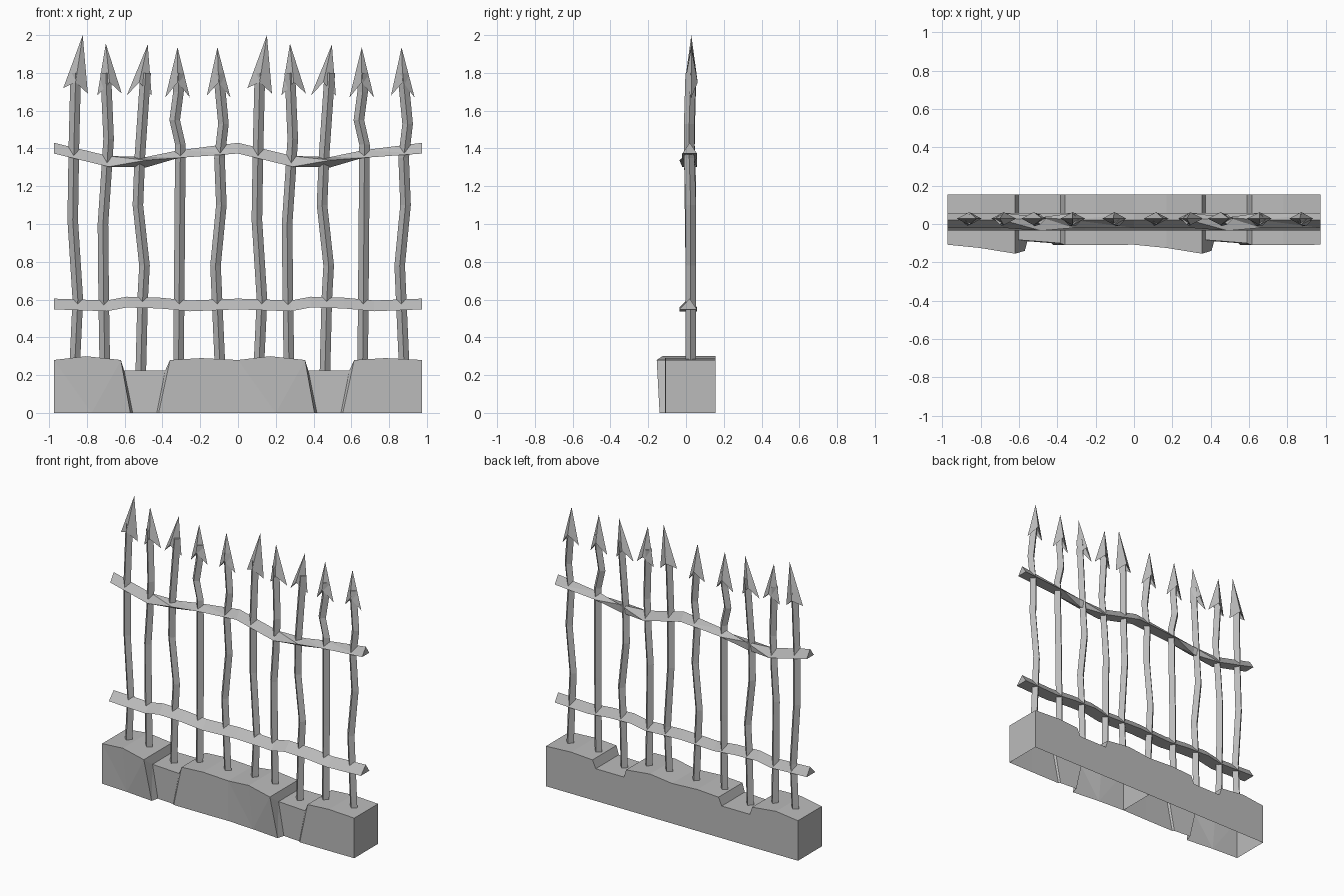
import bpy
import bmesh
from mathutils import Vector

default_cube = bpy.data.objects.get("Cube")
if default_cube:
    bpy.data.objects.remove(default_cube)

# One plain stone-and-iron colour
grey = bpy.data.materials.new("plain grey")
grey.use_nodes = True
grey_value = (0.5, 0.5, 0.5, 1)
grey.diffuse_color = grey_value
grey.node_tree.nodes["Principled BSDF"].inputs["Base Color"].default_value = grey_value

SPAN = 0.975          # width of one fence panel
CENTRE_Y = 0.025      # depth at which the ironwork stands
POST_RADIUS = 0.028


def add_object(name, bm, offset):
    """Turn a bmesh into a flat-shaded grey object."""
    bmesh.ops.recalc_face_normals(bm, faces=bm.faces)
    mesh = bpy.data.meshes.new(name)
    bm.to_mesh(mesh)
    bm.free()
    mesh.materials.append(grey)
    obj = bpy.data.objects.new(name, mesh)
    obj.location.x = offset
    bpy.context.collection.objects.link(obj)
    return obj


def loft(name, rings, offset, open_side=None):
    """Skin a row of equal rings and cap both ends; open_side skips one strip."""
    bm = bmesh.new()
    loops = [[bm.verts.new(p) for p in ring] for ring in rings]
    count = len(loops[0])
    for a, b in zip(loops, loops[1:]):
        for i in range(count):
            if i == open_side:
                continue
            j = (i + 1) % count
            bm.faces.new((a[i], b[i], b[j], a[j]))
    bm.faces.new(loops[0])
    bm.faces.new(loops[-1])
    bmesh.ops.triangulate(bm, faces=[f for f in bm.faces if len(f.verts) == 4])
    return add_object(name, bm, offset)


def post(name, path, offset):
    """Bent bar with a diamond section along (x, z) points."""
    rings = []
    for x, z in path:
        bow = 0.008 if 1.3 < z < 1.6 else 0
        y = CENTRE_Y - bow
        r = POST_RADIUS
        rings.append([(x - r, y, z), (x, y - r, z), (x + r, y, z), (x, y + r, z)])
    loft(name, rings, offset)


def spearhead(name, tip, left, right, offset):
    """Barbed four-sided point with a hollow underside."""
    bm = bmesh.new()
    middle = (left[0] + right[0]) / 2
    y = CENTRE_Y + 0.003
    top = bm.verts.new((tip[0], y, tip[1]))
    hollow = bm.verts.new((middle, y, 1.79))
    rim = [bm.verts.new(p) for p in (
        (left[0], y, left[1]), (middle, y - 0.034, 1.75),
        (right[0], y, right[1]), (middle, y + 0.034, 1.75))]
    for i in range(4):
        a, b = rim[i], rim[(i + 1) % 4]
        bm.faces.new((a, b, top))
        bm.faces.new((b, a, hollow))
    add_object(name, bm, offset)


def rail(name, sections, offset):
    """Three-sided bar: x, then (y, z) of ridge, front edge and back edge."""
    rings = [[Vector((x, *p)) for p in points] for x, *points in sections]
    loft(name, rings, offset)


def even_section(x, ridge, height=0.057, front=-0.02):
    low = ridge - height
    return (x, (0.02, ridge), (front, low), (0.058, low))


# Wall sections: top x, front foot x, top height, front y at top, front y at foot
wall = [
    (0, 0, 0.28, -0.108, -0.108),
    (0.17, 0.2, 0.3, -0.125, -0.12),
    (0.355, 0.405, 0.28, -0.155, -0.14),
    (0.372, 0.418, 0.225, -0.083, -0.09),
    (0.59, 0.545, 0.225, -0.1, -0.1),
    (0.615, 0.555, 0.28, -0.11, -0.11),
    (0.78, 0.78, 0.29, -0.11, -0.11),
    (SPAN, SPAN, 0.28, -0.108, -0.108),
]
BACK_Y = 0.155

# Bent posts with the tip and both barbs of their spearheads, as (x, z)
posts = [
    ([(.11, .24), (.127, .6), (.1, 1.02), (.106, 1.4), (.116, 1.8)],
     (.153, 2), (.05, 1.72), (.18, 1.69)),
    ([(.27, .24), (.264, .6), (.26, 1), (.275, 1.22), (.29, 1.45), (.275, 1.8)],
     (.275, 1.955), (.23, 1.68), (.36, 1.69)),
    ([(.46, .2), (.47, .6), (.48, .78), (.445, 1.1), (.455, 1.35), (.486, 1.8)],
     (.497, 1.95), (.386, 1.68), (.518, 1.68)),
    ([(.66, .24), (.665, .8), (.67, 1.42), (.64, 1.55), (.66, 1.7), (.66, 1.8)],
     (.655, 1.935), (.59, 1.67), (.72, 1.67)),
    ([(.88, .24), (.856, .78), (.887, 1.1), (.877, 1.35), (.898, 1.53), (.872, 1.8)],
     (.866, 1.935), (.81, 1.68), (.935, 1.67)),
]

# Upper rail sags and twists in the middle, lower rail only waves
upper_rail = [
    even_section(0, 1.43),
    even_section(0.29, 1.36),
    (0.49, (0.035, 1.355), (-0.035, 1.338), (0.03, 1.3)),
    even_section(0.66, 1.39, 0.04),
    even_section(SPAN, 1.43),
]
lower_rail = [even_section(x, z, front=-0.035) for x, z in (
    (0, 0.605), (0.28, 0.595), (0.385, 0.615), (0.56, 0.61), (0.72, 0.595), (SPAN, 0.605))]

# Two matching panels side by side
for side, offset in (("right", -SPAN), ("left", 0)):
    rings = [[(x, BACK_Y, 0), (x, BACK_Y, z), (x, y_top, z), (foot, y_foot, 0)]
             for x, foot, z, y_top, y_foot in wall]
    loft(f"{side}_stone_wall", rings, offset, open_side=3)
    rail(f"{side}_upper_rail", upper_rail, offset)
    rail(f"{side}_lower_rail", lower_rail, offset)
    for number, (path, tip, barb_left, barb_right) in enumerate(posts, 1):
        post(f"{side}_post_{number}", path, offset)
        spearhead(f"{side}_spearhead_{number}", tip, barb_left, barb_right, offset)
